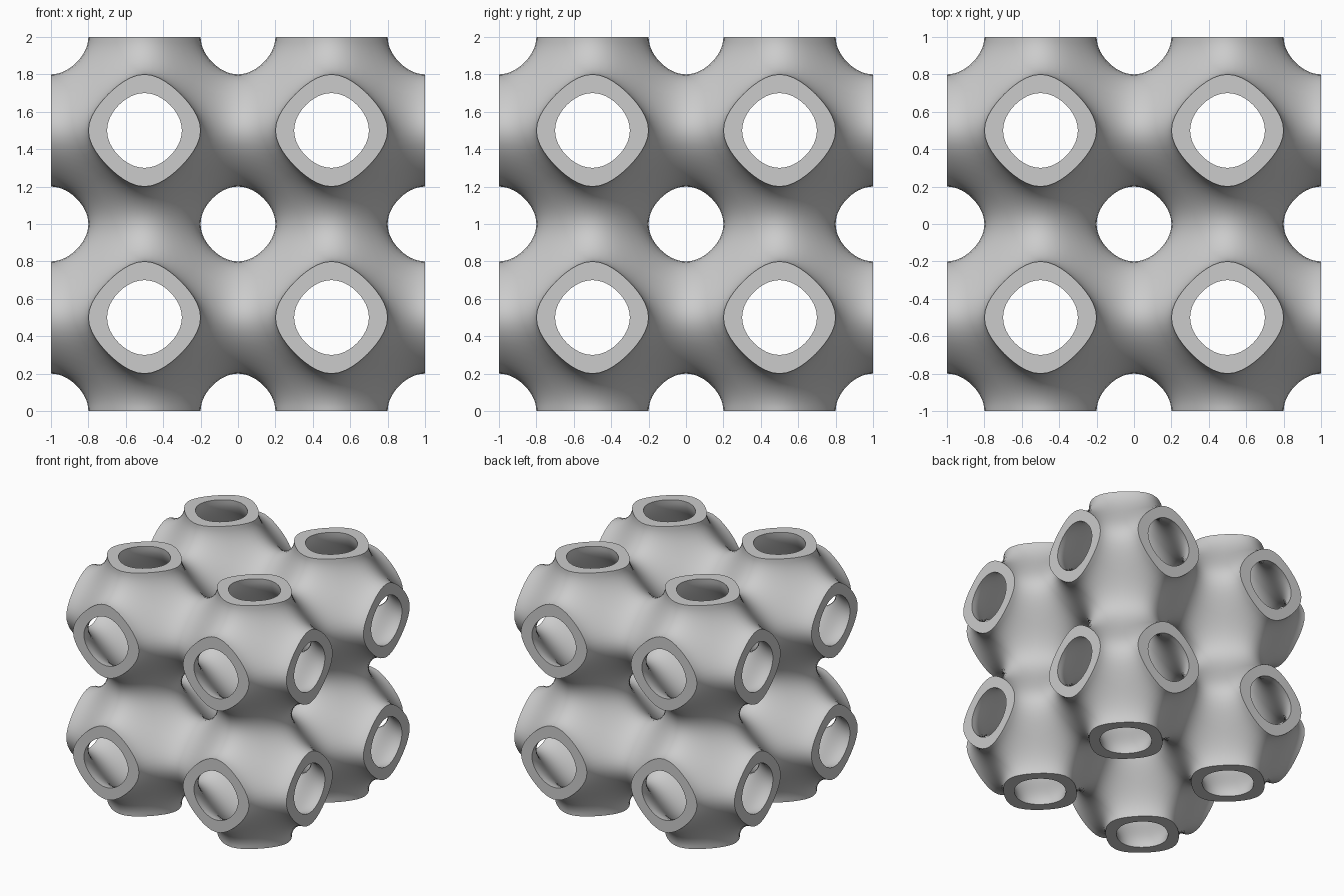
import bpy, bmesh
from math import cos, tan, pi
from itertools import permutations, product
from mathutils import Vector

if "Cube" in bpy.data.objects:
    bpy.data.objects.remove(bpy.data.objects["Cube"], do_unlink=True)

LEVEL = cos(0.4 * pi)    # wall runs between -LEVEL and +LEVEL of the field
RINGS, SPOKES = 9, 6     # grid of one symmetric wedge of a cell


def field(p):
    return sum(cos(2 * pi * c) for c in p)


def wedge_point(s, t, level):
    """Point on the wall: s runs from neck to cell diagonal, t across the wedge."""
    lo, hi = 0.0, 0.5
    for _ in range(40):
        r = (lo + hi) / 2
        p = Vector((0.5 * (1 - s) + s * r, r, t * r))
        if field(p) > level:
            lo = r
        else:
            hi = r
    return p


def wedge_grid(level):
    return [[wedge_point(i / RINGS, tan(j / SPOKES * pi / 4), level)
             for j in range(SPOKES + 1)] for i in range(RINGS + 1)]


def strip_quads(a, b):
    return [(a[j], a[j + 1], b[j + 1], b[j]) for j in range(SPOKES)]


# One wedge: outer wall, inner wall and the flat rim of the neck
outer, inner = wedge_grid(-LEVEL), wedge_grid(LEVEL)
wall = [q for g in (outer, inner) for i in range(RINGS)
        for q in strip_quads(g[i], g[i + 1])]
rim = strip_quads(outer[0], inner[0])

# Reflect the wedge into whole cells, and stack the cells two by two by two
bm = bmesh.new()
for cell in product((-0.5, 0.5), repeat=3):
    centre = Vector(cell)
    for order, sign in product(permutations(range(3)), product((-1, 1), repeat=3)):
        axis = order.index(0)
        open_end = sign[axis] * cell[axis] > 0
        for quad in wall + (rim if open_end else []):
            bm.faces.new([bm.verts.new(centre + Vector(
                [sign[k] * p[order[k]] for k in range(3)])) for p in quad])
bmesh.ops.remove_doubles(bm, verts=bm.verts, dist=0.0005)
bmesh.ops.recalc_face_normals(bm, faces=bm.faces)
bmesh.ops.translate(bm, verts=bm.verts, vec=(0, 0, 1))

mesh = bpy.data.meshes.new("minimal_surface_lattice")
bm.to_mesh(mesh)
bm.free()
lattice = bpy.data.objects.new("minimal_surface_lattice", mesh)
bpy.context.collection.objects.link(lattice)

# Plain grey
grey = bpy.data.materials.new("light_grey")
grey.use_nodes = True
colour = (0.6, 0.6, 0.6, 1)
grey.diffuse_color = colour
grey.node_tree.nodes["Principled BSDF"].inputs["Base Color"].default_value = colour
mesh.materials.append(grey)

# Smooth walls with crisp rims
bpy.ops.object.select_all(action="DESELECT")
lattice.select_set(True)
bpy.context.view_layer.objects.active = lattice
bpy.ops.object.shade_smooth_by_angle(angle=pi / 5)
